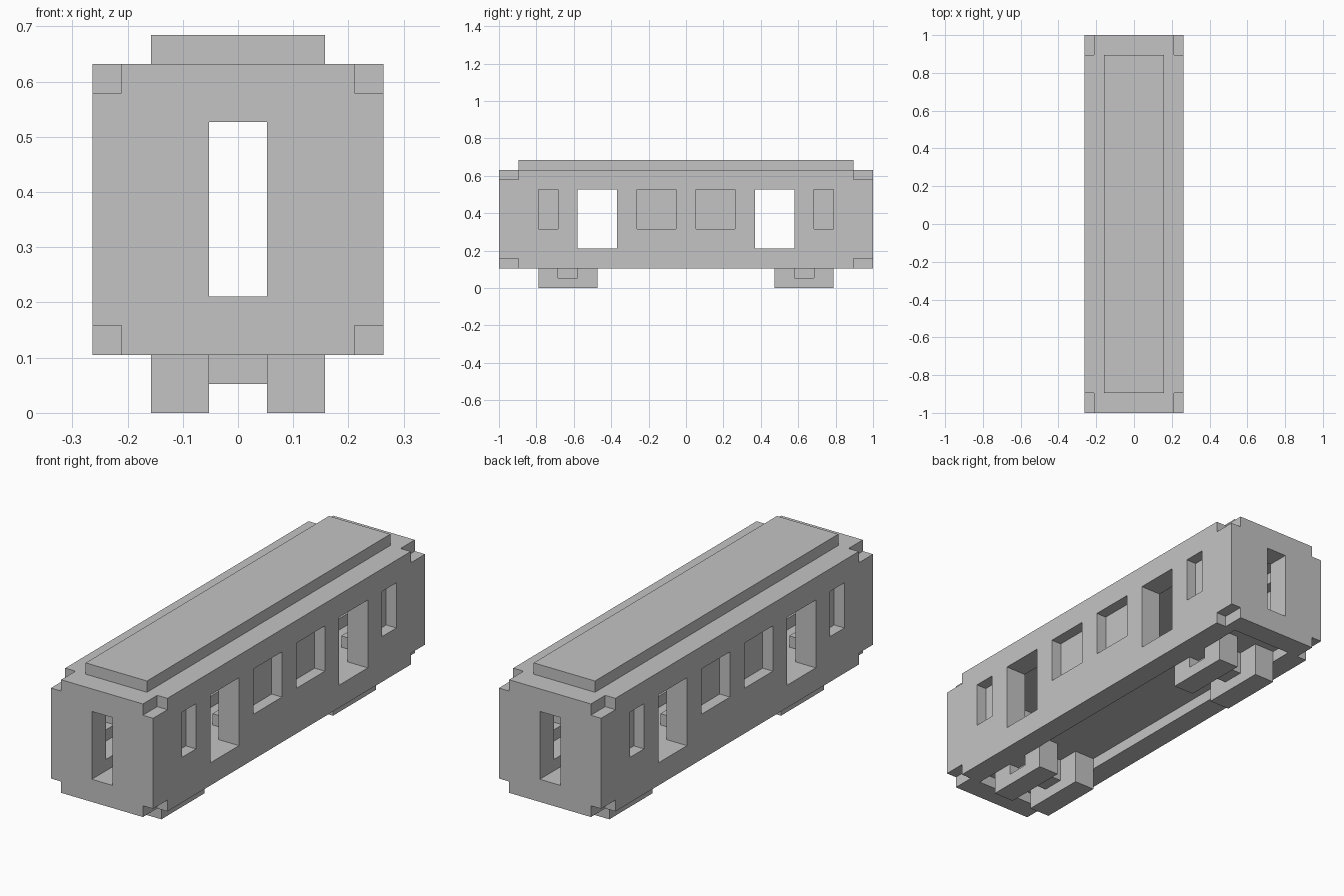
import bpy
import bmesh

U = 2 / 38  # module: the car is 38 modules long

cube = bpy.data.objects.get("Cube")
if cube:
    bpy.data.objects.remove(cube, do_unlink=True)

grey = bpy.data.materials.new("plain_grey")
grey.use_nodes = True
grey.diffuse_color = (0.55, 0.55, 0.55, 1)
bsdf = next(n for n in grey.node_tree.nodes if n.type == "BSDF_PRINCIPLED")
bsdf.inputs["Base Color"].default_value = (0.55, 0.55, 0.55, 1)


def boxes(name, spans):
    """One object from boxes, each given as three (low, high) spans in modules."""
    bm = bmesh.new()
    for span in spans:
        verts = bmesh.ops.create_cube(bm, size=1)["verts"]
        for v in verts:
            for i, (a, b) in enumerate(span):
                v.co[i] = U * ((a + b) / 2 + v.co[i] * (b - a))
    mesh = bpy.data.meshes.new(name)
    bm.to_mesh(mesh)
    bm.free()
    mesh.materials.append(grey)
    obj = bpy.data.objects.new(name, mesh)
    bpy.context.collection.objects.link(obj)
    return obj


def flip(span, sign):
    return tuple(sorted(sign * s for s in span))


def four(x, y, z):
    """Mirror a box across both the x and y planes."""
    return [(flip(x, sx), flip(y, sy), z) for sx in (-1, 1) for sy in (-1, 1)]


def two(x, y, z):
    """Mirror a box front to back."""
    return [(x, flip(y, s), z) for s in (-1, 1)]


def cut(target, name, spans):
    cutter = boxes(name, spans)
    cutter.hide_render = True
    mod = target.modifiers.new(name, "BOOLEAN")
    mod.operation = "DIFFERENCE"
    mod.solver = "EXACT"
    mod.object = cutter
    bpy.context.view_layer.objects.active = target
    bpy.ops.object.modifier_apply(modifier=name)
    bpy.data.objects.remove(cutter, do_unlink=True)


# Shell: hollow cabin, recessed underside, notched corners
shell = boxes("body_shell", [((-5, 5), (-19, 19), (2, 12))])
hollow = [((-3, 3), (-17, 17), (4, 11)), ((-3, 3), (-17, 17), (1, 3))]
for z in ((1, 3), (11, 13)):
    hollow += four((4, 6), (17, 20), z)
cut(shell, "hollow_cutter", hollow)

# Doorways and windows
windows = [(1, 5), (13, 15)]
openings = two((-1, 1), (16.5, 20), (4, 10))
openings += four((2.5, 6), (7, 11), (4, 10))
for y in windows:
    openings += four((2.5, 6), y, (6, 10))
cut(shell, "opening_cutter", openings)

# Panes set halfway into the walls
panes = []
for y in windows:
    panes += four((3.95, 4), y, (6, 10))
boxes("window_panes", panes)

# Raised roof
boxes("roof_panel", [((-3, 3), (-17, 17), (12, 13))])

# Benches along the walls, clear of the doorways
benches = four((1, 3), (13, 17), (4, 5))
benches += [(flip((1, 3), s), (-5, 5), (4, 5)) for s in (-1, 1)]
boxes("benches", benches)

# Bogies: side frames with a pocket around each axle beam
frames = boxes("bogie_frames", four((1, 3), (9, 15), (0, 3)))
cut(frames, "axle_pocket_cutter", four((2, 4), (11, 13), (1, 2)))
boxes("axle_beams", two((-1, 1), (11, 13), (1, 3)))
